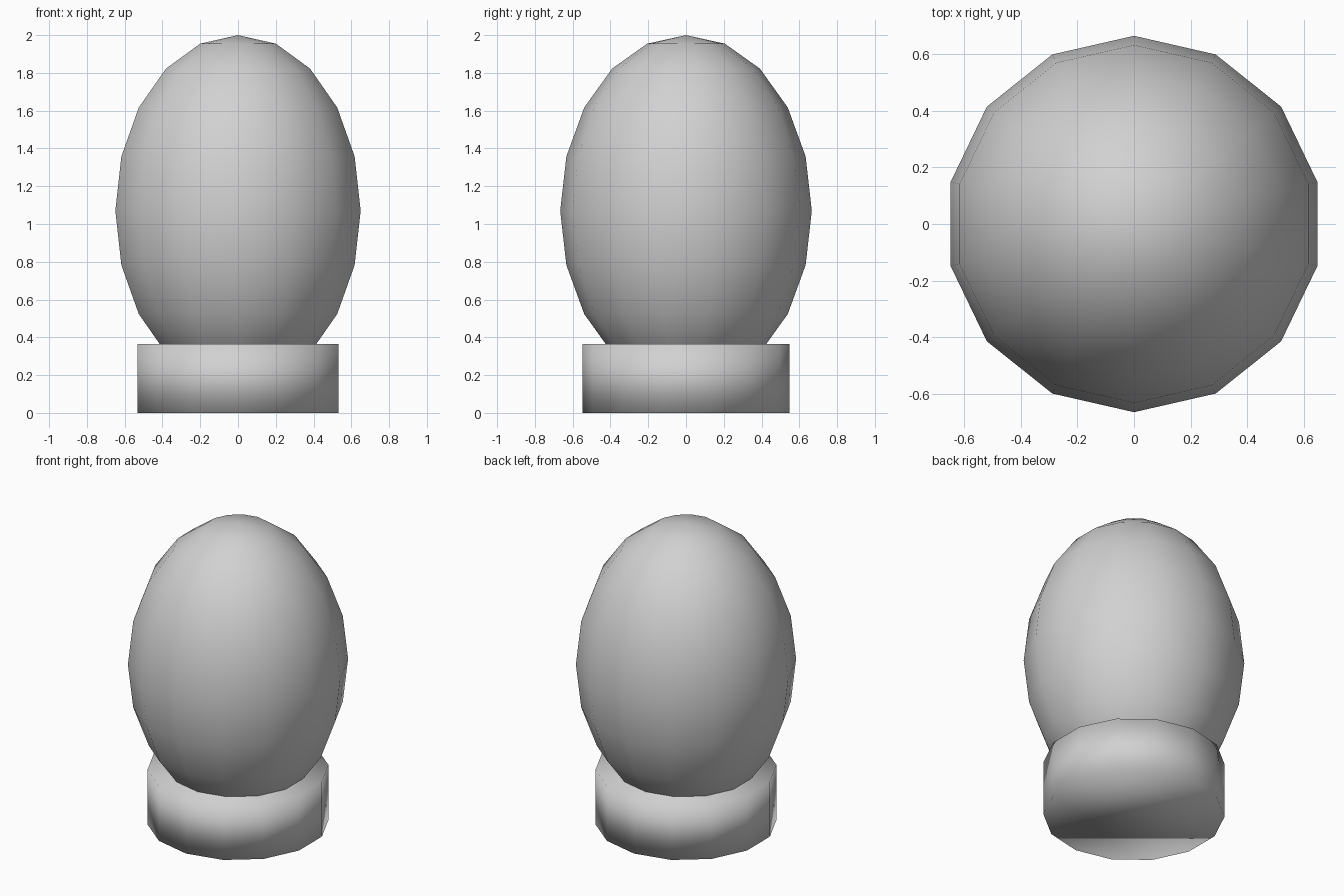
import bpy

cube = bpy.data.objects.get("Cube")
if cube:
    bpy.data.objects.remove(cube, do_unlink=True)

SIDES = 14

# Single plain grey material
grey = bpy.data.materials.new("plain grey")
grey.use_nodes = True
colour = (0.64, 0.64, 0.64, 1.0)
grey.diffuse_color = colour
grey.node_tree.nodes["Principled BSDF"].inputs["Base Color"].default_value = colour


def finish(name):
    """Name the new part, colour it and smooth it all over."""
    obj = bpy.context.object
    obj.name = name
    obj.data.materials.append(grey)
    bpy.ops.object.transform_apply(location=False, rotation=False, scale=True)
    bpy.ops.object.shade_smooth()
    return obj


# Round foot, smooth shaded across its rims
bpy.ops.mesh.primitive_cylinder_add(
    vertices=SIDES, radius=0.547, depth=0.365, location=(0, 0, 0.1825))
finish("base")

# Tall egg-shaped body sunk into the foot
bpy.ops.mesh.primitive_uv_sphere_add(
    segments=SIDES, ring_count=10, radius=1, location=(0, 0, 1.07))
bpy.context.object.scale = (0.666, 0.666, 0.93)
finish("egg_body")
